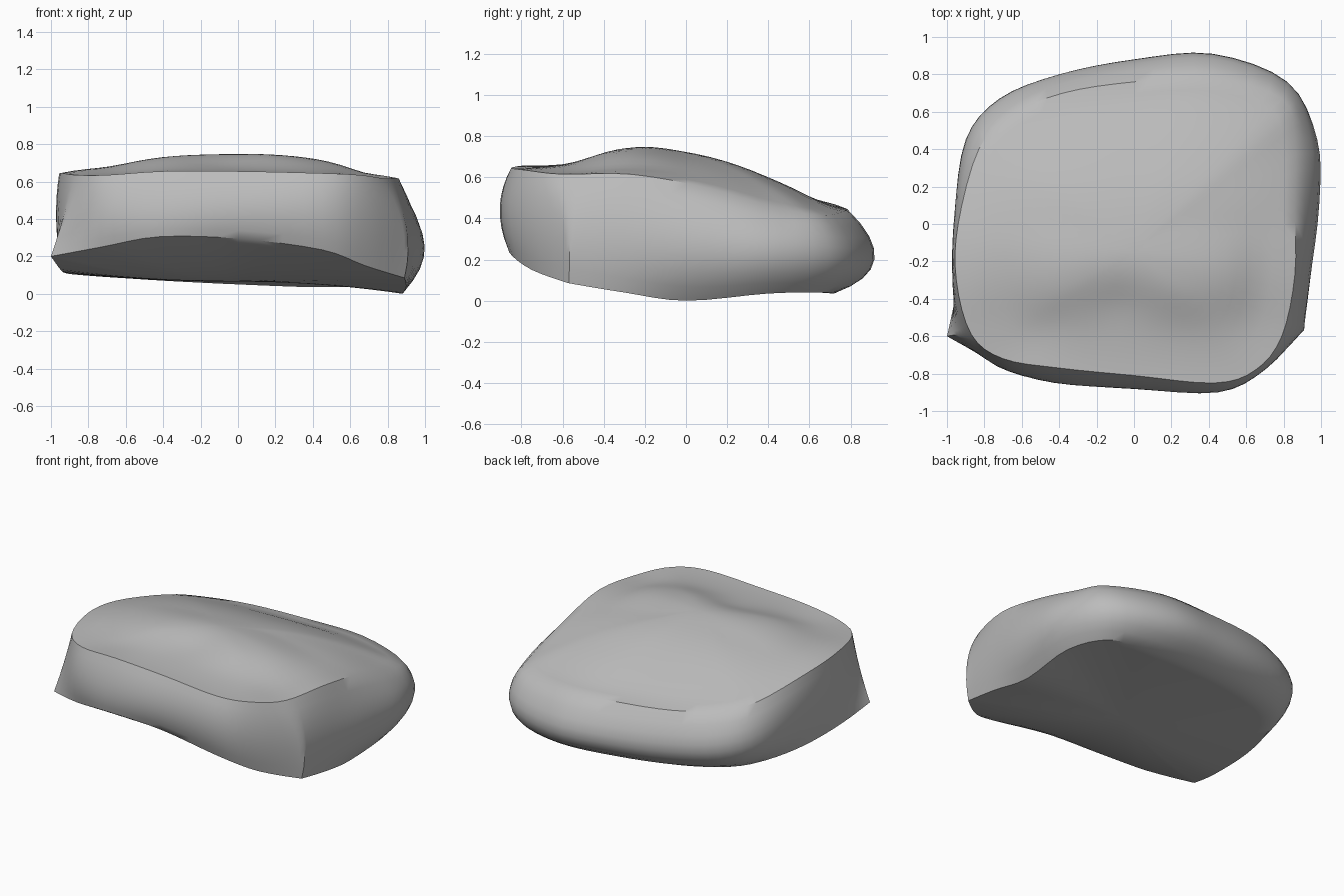
import bpy
import bmesh
import math
from mathutils import Vector

cube = bpy.data.objects.get("Cube")
if cube:
    bpy.data.objects.remove(cube, do_unlink=True)

# Outlines run anticlockwise from the front corner on the -x side
TOP_RIM = [
    (-.87, -.59, .635), (-.7, -.72, .635), (-.4, -.77, .655), (0, -.81, .655),
    (.43, -.85, .645), (.65, -.78, .635), (.79, -.6, .615), (.86, -.27, .615),
    (.86, .1, .55), (.86, .45, .45), (.79, .67, .415), (.42, .78, .44),
    (0, .76, .455), (-.38, .7, .475), (-.66, .58, .5), (-.83, .4, .54),
    (-.94, 0, .62), (-.95, -.3, .645)]
BELLY = [
    (-.93, -.59, .42), (-.73, -.76, .44), (-.43, -.84, .47), (0, -.88, .47),
    (.45, -.9, .45), (.7, -.78, .4), (.9, -.57, .36), (.94, -.3, .32),
    (.99, .1, .27), (.98, .45, .24), (.82, .76, .21), (.42, .91, .2),
    (0, .88, .21), (-.4, .8, .23), (-.72, .67, .26), (-.9, .45, .3),
    (-.96, .05, .36), (-.97, -.33, .4)]
BASE_RIM = [
    (-1, -.6, .2), (-.73, -.74, .25), (-.42, -.84, .305), (0, -.85, .295),
    (.45, -.86, .235), (.68, -.75, .15), (.89, -.57, .085), (.9, -.3, .04),
    (.88, 0, 0), (.88, .4, .035), (.74, .66, .04), (.42, .72, .035),
    (0, .7, .05), (-.4, .63, .07), (-.7, .5, .09), (-.84, .3, .1),
    (-.92, 0, .11), (-.95, -.35, .13)]
CREST = [(-.85, .64), (-.6, .675), (-.33, .75), (0, .73), (.2, .695),
         (.4, .635), (.6, .56), (.8, .46)]
CORNERS = (0, 6)
STEPS = 4


def smooth_loop(points, corners):
    """Closed curve through the points, kinked at the corners."""
    pts = [Vector(p) for p in points]
    n = len(pts)

    def tangent(i):
        if i in corners:
            return Vector()
        return (pts[(i + 1) % n] - pts[i - 1]) / 2

    loop = []
    for i in range(n):
        a, b = pts[i], pts[(i + 1) % n]
        ta, tb = tangent(i), tangent((i + 1) % n)
        for k in range(STEPS):
            t = k / STEPS
            s = t * t * (3 - 2 * t)
            loop.append(a.lerp(b, s) + ta * t * (1 - t) ** 2 - tb * t * t * (1 - t))
    return loop


def crest_height(y):
    """Height of the stone's spine, smoothly interpolated."""
    y = max(CREST[0][0], min(CREST[-1][0], y))
    for i in range(len(CREST) - 1):
        (y0, z0), (y1, z1) = CREST[i], CREST[i + 1]
        if y <= y1:
            before = CREST[max(i - 1, 0)]
            after = CREST[min(i + 2, len(CREST) - 1)]
            m0 = (z1 - before[1]) / (y1 - before[0]) * (y1 - y0)
            m1 = (after[1] - z0) / (after[0] - y0) * (y1 - y0)
            t = (y - y0) / (y1 - y0)
            s = t * t * (3 - 2 * t)
            return z0 + (z1 - z0) * s + m0 * t * (1 - t) ** 2 - m1 * t * t * (1 - t)


def dent(p, cx, cy, rx, ry):
    return math.exp(-((p.x - cx) / rx) ** 2 - ((p.y - cy) / ry) ** 2)


def top_height(p, rim_z, t):
    # The back shoulder rises faster from the rim than the front
    power = 2 + 1.5 * max(0, min(1, p.y / .5))
    z = rim_z + (crest_height(p.y) - rim_z) * (1 - (1 - t) ** power)
    # Shallow worn notch in the crest, and sloping ends of the mound
    hollows = .025 * dent(p, -.08, -.4, .22, .14)
    hollows += .03 * dent(p, .72, -.35, .16, .25)
    hollows += .02 * dent(p, -.7, -.35, .2, .25)
    return z - hollows * min(1, t * 4)


def base_height(p, rim_z, t):
    return rim_z + (.065 - rim_z) * (1 - (1 - t) ** 2)


bm = bmesh.new()


def add_ring(points):
    return [bm.verts.new(p) for p in points]


def bridge(a, b):
    n = len(a)
    for i in range(n):
        j = (i + 1) % n
        bm.faces.new((a[i], a[j], b[j], b[i]))


def cap(ring, centre, height, rings=14):
    """Fill a rim with shrinking rings that follow a height rule."""
    rim = [v.co.copy() for v in ring]
    for k in range(1, rings):
        t = k / rings
        points = []
        for r in rim:
            p = r.lerp(centre, t)
            p.z = height(p, r.z, t)
            points.append(p)
        inner = add_ring(points)
        bridge(ring, inner)
        ring = inner
    middle = centre.copy()
    middle.z = height(middle, centre.z, 1)
    tip = bm.verts.new(middle)
    for i in range(len(ring)):
        bm.faces.new((ring[i], ring[(i + 1) % len(ring)], tip))


# Side wall: bulges from the base rim through the belly to the rounded top rim
top = smooth_loop(TOP_RIM, ())
belly = smooth_loop(BELLY, CORNERS)
base = smooth_loop(BASE_RIM, CORNERS)
LEVELS = 8
walls = []
for k in range(LEVELS + 1):
    t = k / LEVELS
    low, mid, high = (1 - t) * (1 - 2 * t), 4 * t * (1 - t), t * (2 * t - 1)
    walls.append(add_ring([a * low + b * mid + c * high
                           for a, b, c in zip(base, belly, top)]))
for lower, upper in zip(walls, walls[1:]):
    bridge(lower, upper)

# Worn top and underside
cap(walls[-1], Vector((0, -.15, .7)), top_height)
cap(walls[0], Vector((0, -.1, .1)), base_height)

bmesh.ops.recalc_face_normals(bm, faces=bm.faces)
mesh = bpy.data.meshes.new("stone")
bm.to_mesh(mesh)
bm.free()
stone = bpy.data.objects.new("stone", mesh)
bpy.context.collection.objects.link(stone)

# Plain grey stone
grey = bpy.data.materials.new("stone grey")
grey.use_nodes = True
colour = (.5, .5, .5, 1)
grey.diffuse_color = colour
grey.node_tree.nodes["Principled BSDF"].inputs["Base Color"].default_value = colour
mesh.materials.append(grey)

bpy.context.view_layer.objects.active = stone
stone.select_set(True)
bpy.ops.object.shade_smooth_by_angle(angle=math.radians(38))
